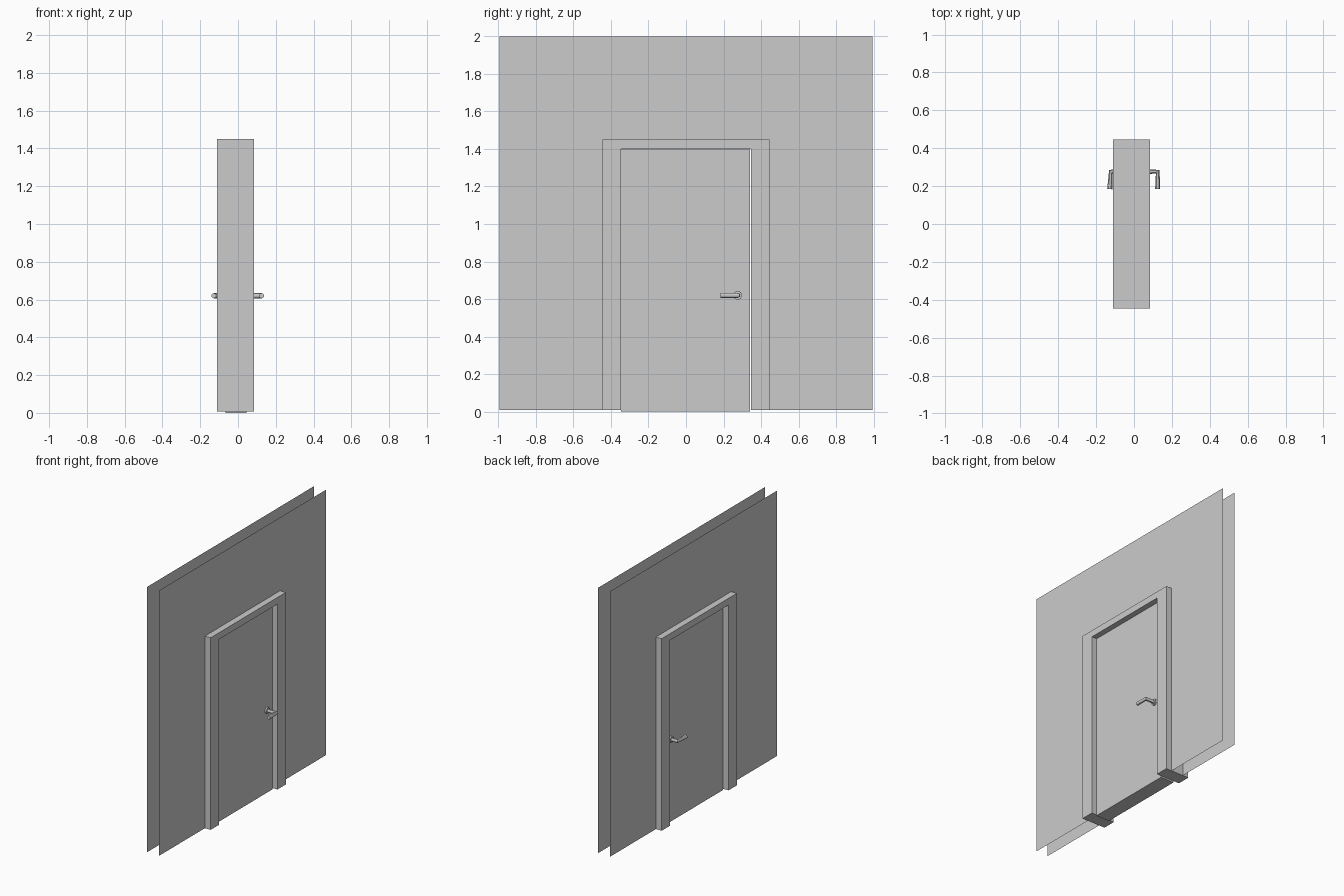
import bpy, bmesh
from mathutils import Vector

if "Cube" in bpy.data.objects:
    bpy.data.objects.remove(bpy.data.objects["Cube"])

BASE = 0.008   # walls and frame start just above the door bottom


def add_mesh(name, bm):
    bmesh.ops.recalc_face_normals(bm, faces=bm.faces)
    me = bpy.data.meshes.new(name)
    bm.to_mesh(me)
    bm.free()
    ob = bpy.data.objects.new(name, me)
    bpy.context.collection.objects.link(ob)
    return ob


def arch(name, x, outer, top, inner, inner_top, depth=0.0):
    """Upside-down U in the YZ plane, optionally extruded along x."""
    half = [(outer, BASE), (outer, top)]
    hole = [(inner, inner_top), (inner, BASE)]
    pts = [(-y, z) for y, z in half] + half[::-1]
    pts += hole[::-1] + [(-y, z) for y, z in hole]
    bm = bmesh.new()
    face = bm.faces.new([bm.verts.new((x, y, z)) for y, z in pts])
    if depth:
        ext = bmesh.ops.extrude_face_region(bm, geom=[face], use_keep_orig=True)
        moved = [g for g in ext["geom"] if isinstance(g, bmesh.types.BMVert)]
        bmesh.ops.translate(bm, verts=moved, vec=(depth, 0, 0))
    return add_mesh(name, bm)


def handle(name, door_x, lever_x, tip_x):
    """Round plate, stem and bent lever."""
    y, z, side = 0.276, 0.62, (1 if lever_x > 0 else -1)
    cu = bpy.data.curves.new(name + "_lever", "CURVE")
    cu.dimensions = "3D"
    cu.bevel_depth = 0.0135
    cu.bevel_resolution = 4
    cu.use_fill_caps = True
    sp = cu.splines.new("POLY")
    path = [(door_x, y, z), (lever_x, y, z), (tip_x, 0.184, z)]
    sp.points.add(len(path) - 1)
    for p, co in zip(sp.points, path):
        p.co = (*co, 1)
    ob = bpy.data.objects.new(name + "_lever", cu)
    bpy.context.collection.objects.link(ob)
    bpy.ops.object.select_all(action="DESELECT")
    ob.select_set(True)
    bpy.context.view_layer.objects.active = ob
    bpy.ops.object.convert(target="MESH")
    bpy.ops.object.shade_smooth_by_angle()
    bpy.ops.mesh.primitive_cylinder_add(
        vertices=16, radius=0.023, depth=0.012,
        location=(door_x + side * 0.006, y, z), rotation=(0, 1.5707963, 0))
    bpy.context.object.name = name + "_plate"
    bpy.ops.object.shade_smooth_by_angle()


# Two thin wall skins with a doorway
for name, x in (("wall_back", -0.0625), ("wall_front", 0.0375)):
    arch(name, x, 0.993, 2.0, 0.36, 1.41)

# Door frame
arch("door_frame", -0.11, 0.446, 1.45, 0.347, 1.40, 0.195)

# Door leaf, with a small gap on the handle side and top
lo, hi = Vector((-0.066, -0.346, 0.0)), Vector((0.046, 0.342, 1.397))
bm = bmesh.new()
bmesh.ops.create_cube(bm, size=1)
bmesh.ops.scale(bm, verts=bm.verts, vec=hi - lo)
bmesh.ops.translate(bm, verts=bm.verts, vec=(lo + hi) / 2)
add_mesh("door", bm)

# Handles on both sides
handle("front_handle", 0.046, 0.125, 0.125)
handle("back_handle", -0.066, -0.122, -0.128)
